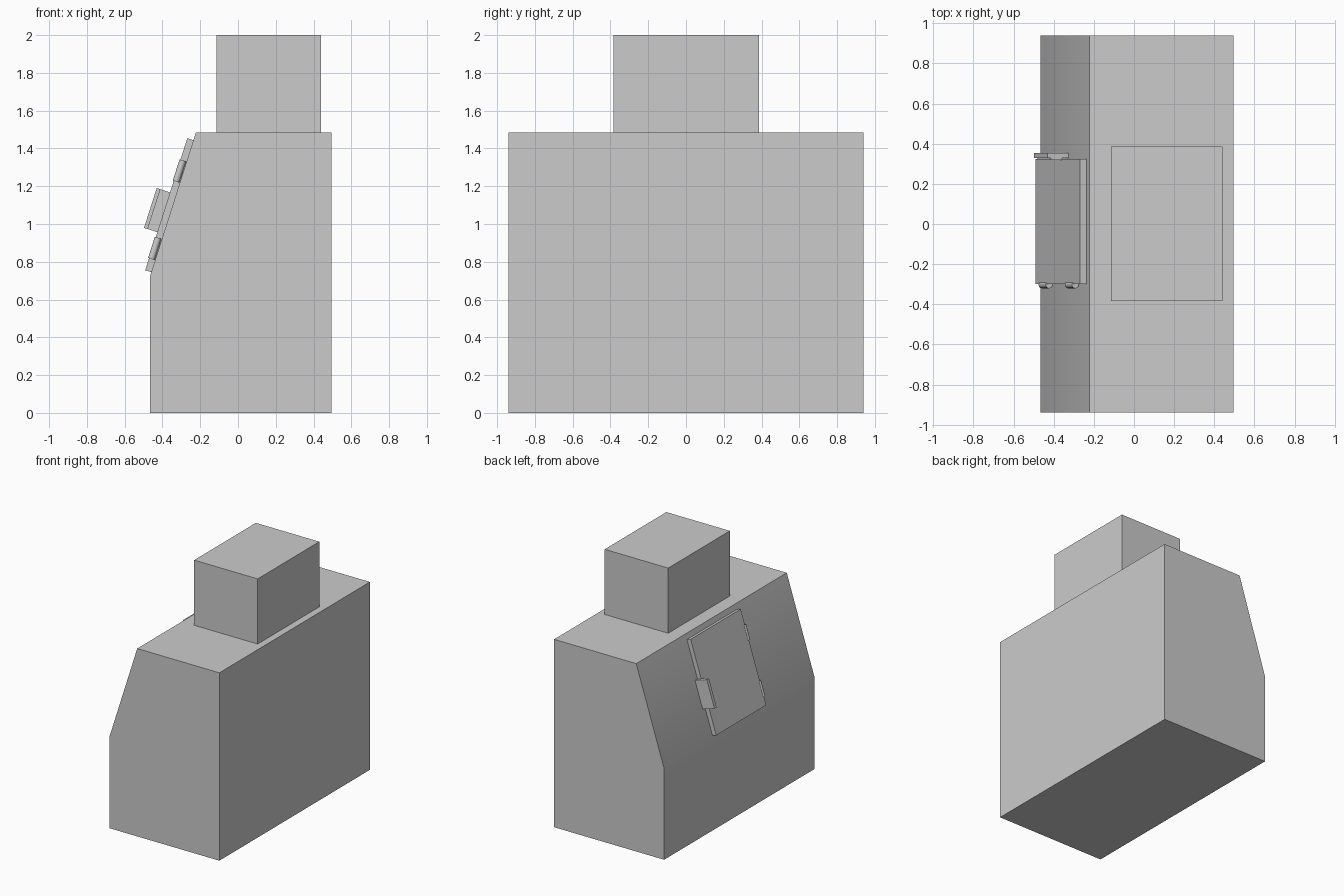
import bpy, bmesh, math
from mathutils import Matrix, Vector

if "Cube" in bpy.data.objects:
    bpy.data.objects.remove(bpy.data.objects["Cube"])

Y_HALF = 0.94
LOW, HIGH = Vector((-0.467, 0, 0.72)), Vector((-0.223, 0, 1.485))

# Local frame of the sloping face: X = up the slope, Y = world y, Z = outward
up = (HIGH - LOW).normalized()
side = Vector((0, 1, 0))
out = up.cross(side)
SLOPE = Matrix.Translation(LOW) @ Matrix((up, side, out)).transposed().to_4x4()


def finish(name, bm, matrix=Matrix()):
    bmesh.ops.recalc_face_normals(bm, faces=bm.faces)
    mesh = bpy.data.meshes.new(name)
    bm.to_mesh(mesh)
    bm.free()
    obj = bpy.data.objects.new(name, mesh)
    obj.matrix_world = matrix
    bpy.context.collection.objects.link(obj)
    return obj


def box(name, x, y, z, matrix=Matrix()):
    bm = bmesh.new()
    bmesh.ops.create_cube(bm, size=1)
    lo, hi = Vector((x[0], y[0], z[0])), Vector((x[1], y[1], z[1]))
    for v in bm.verts:
        v.co = Vector([(lo[i] + hi[i]) / 2 + v.co[i] * (hi[i] - lo[i]) for i in range(3)])
    return finish(name, bm, matrix)


def smooth(obj):
    bpy.ops.object.select_all(action='DESELECT')
    obj.select_set(True)
    bpy.context.view_layer.objects.active = obj
    bpy.ops.object.shade_smooth_by_angle(angle=math.radians(31))


# Main housing: profile extruded along y
bm = bmesh.new()
profile = [(LOW.x, 0), (0.495, 0), (0.495, HIGH.z), (HIGH.x, HIGH.z), (LOW.x, LOW.z)]
face = bm.faces.new([bm.verts.new((x, -Y_HALF, z)) for x, z in profile])
ext = bmesh.ops.extrude_face_region(bm, geom=[face])["geom"]
bmesh.ops.translate(bm, vec=(0, 2 * Y_HALF, 0),
                    verts=[g for g in ext if isinstance(g, bmesh.types.BMVert)])
smooth(finish("housing", bm))

# Upper duct
box("upper_duct", (-0.115, 0.44), (-0.383, 0.387), (1.485, 2.0))

# Access door on the slope
box("access_door", (0.026, 0.76), (-0.30, 0.325), (0.0, 0.034), SLOPE)

# Latch: plate beside the door edge with a thicker outer grip
box("latch_plate", (0.238, 0.459), (0.328, 0.355), (0.0, 0.108), SLOPE)
box("latch_grip", (0.238, 0.459), (0.318, 0.328), (0.034, 0.09), SLOPE)

# Hinge barrels on the other door edge
for label, t in (("lower", 0.152), ("upper", 0.582)):
    bm = bmesh.new()
    bmesh.ops.create_cone(bm, cap_ends=True, segments=12, radius1=0.018, radius2=0.018,
                          depth=0.117, matrix=Matrix.Translation((t, -0.303, 0.021))
                          @ Matrix.Rotation(math.pi / 2, 4, 'Y'))
    smooth(finish(label + "_hinge", bm, SLOPE))
